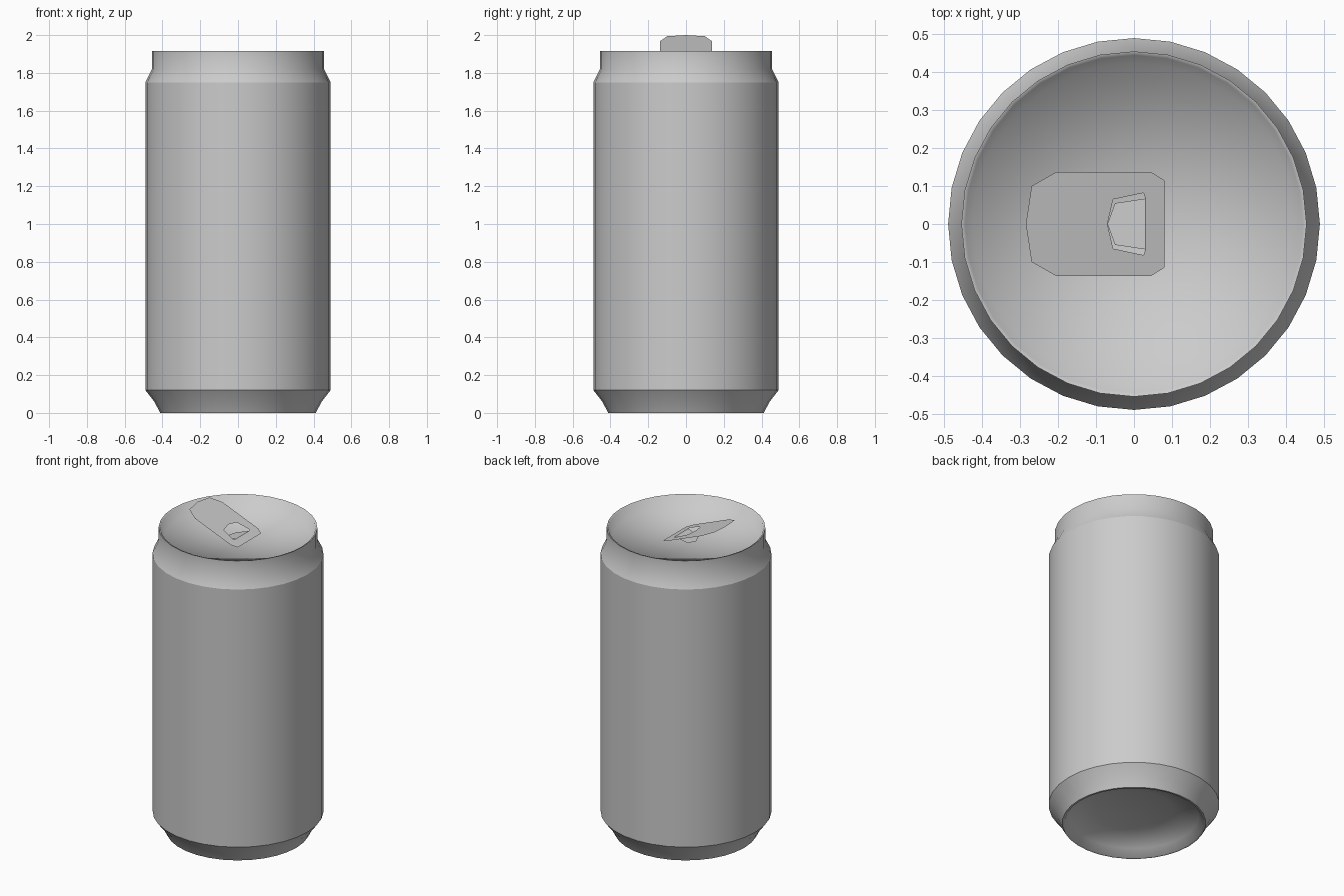
import bpy, bmesh, math

if "Cube" in bpy.data.objects:
    bpy.data.objects.remove(bpy.data.objects["Cube"])

SIDES = 32


def finish(name, bm, smooth=True):
    mesh = bpy.data.meshes.new(name)
    bm.to_mesh(mesh)
    bm.free()
    for p in mesh.polygons:
        p.use_smooth = smooth
    obj = bpy.data.objects.new(name, mesh)
    bpy.context.collection.objects.link(obj)
    return obj


def revolve(name, profile):
    """Sweep (radius, z) points around z; radius 0 becomes a single pole."""
    bm = bmesh.new()
    rings = []
    for r, z in profile:
        if r == 0:
            rings.append([bm.verts.new((0, 0, z))] * SIDES)
        else:
            rings.append([bm.verts.new((r * math.cos(t), r * math.sin(t), z))
                          for t in (2 * math.pi * i / SIDES for i in range(SIDES))])
    for a, b in zip(rings, rings[1:]):
        for i in range(SIDES):
            j = (i + 1) % SIDES
            corners = dict.fromkeys((a[i], a[j], b[j], b[i]))
            bm.faces.new(list(corners))
    return finish(name, bm)


# Can shell, split where the shading has hard creases
revolve("underside", [(0, 0.10), (0.22, 0.085), (0.37, 0.045), (0.40, 0.0), (0.412, 0.0)])
revolve("base_taper", [(0.412, 0.0), (0.442, 0.058), (0.49, 0.12)])
revolve("body_wall", [(0.49, 0.12), (0.49, 1.75)])
revolve("neck", [(0.49, 1.75), (0.455, 1.82), (0.455, 1.915)])
revolve("lid", [(0.455, 1.915), (0.445, 1.912), (0.425, 1.85), (0, 1.835)])


# Pull tab: thin tilted sheet with a cut-out, mirrored across y
def tab_z(x):
    return 2.0 - 0.40 * (x + 0.285)


half = [(0.08, 0), (0.08, 0.115), (0.045, 0.137), (-0.205, 0.137), (-0.27, 0.1),
        (-0.285, 0), (-0.07, 0), (-0.055, 0.065), (0.025, 0.082), (0.03, 0.067), (0.03, 0)]
bm = bmesh.new()
for side in (1, -1):
    verts = [bm.verts.new((x, y * side, tab_z(x))) for x, y in half]
    bm.faces.new(verts[::side])
bmesh.ops.remove_doubles(bm, verts=bm.verts, dist=1e-5)
finish("pull_tab", bm, smooth=False)

# Rivet tongue: flap in the cut-out, bent flat towards the lid
bm = bmesh.new()
tongue = [(0.03, -0.067, tab_z(0.03)), (0.03, 0.067, tab_z(0.03)),
          (-0.05, 0.055, 1.85), (-0.07, 0, 1.846), (-0.05, -0.055, 1.85)]
bm.faces.new([bm.verts.new(p) for p in tongue])
finish("tab_tongue", bm, smooth=False)
